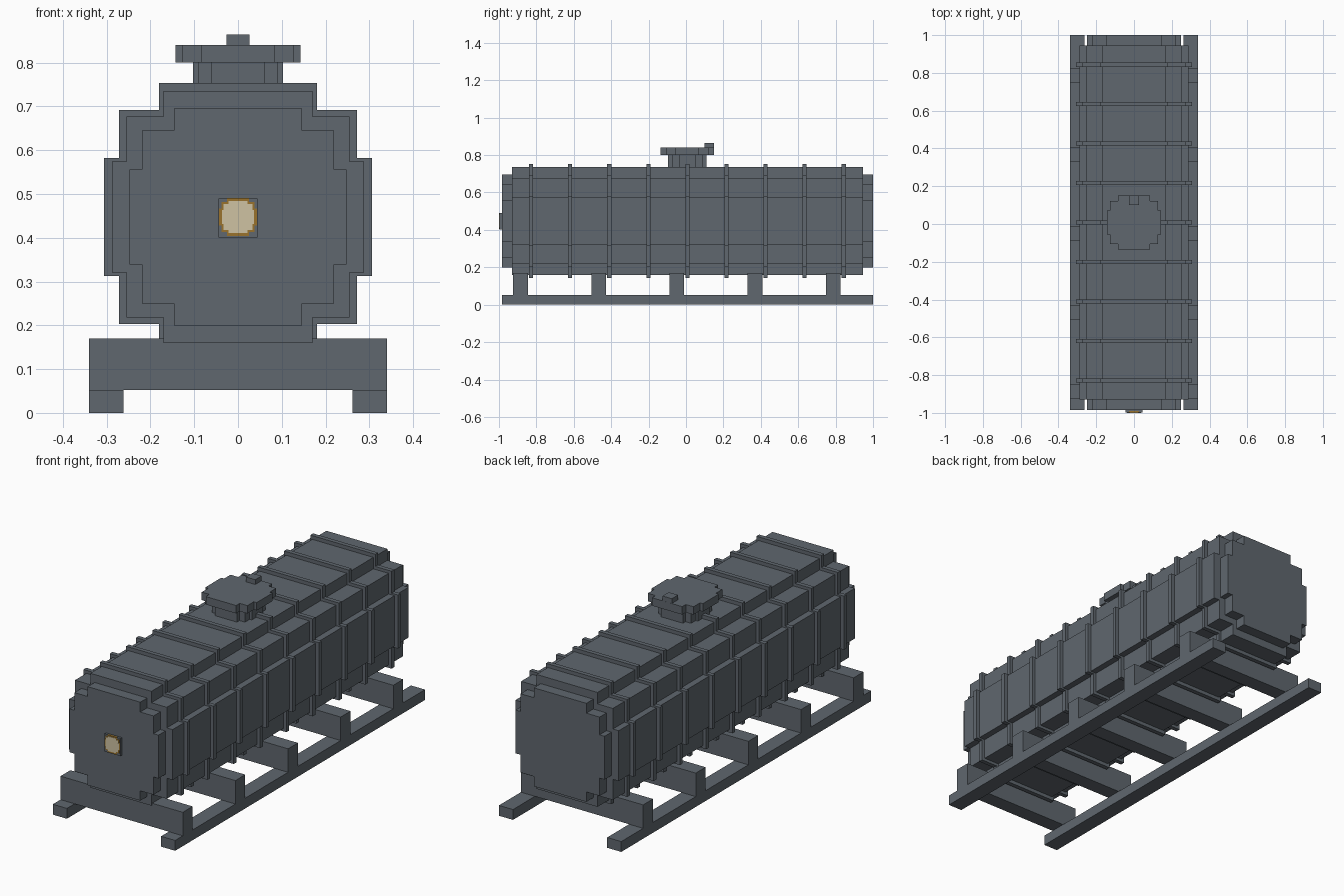
import bpy
from mathutils import Vector

if "Cube" in bpy.data.objects:
    bpy.data.objects.remove(bpy.data.objects["Cube"], do_unlink=True)


def material(name, rgb):
    mat = bpy.data.materials.new(name)
    mat.use_nodes = True
    mat.diffuse_color = (*rgb, 1)
    mat.node_tree.nodes["Principled BSDF"].inputs["Base Color"].default_value = (*rgb, 1)
    return mat


GREY = material("slate grey", (0.115, 0.135, 0.157))
GOLD = material("dark gold", (0.32, 0.17, 0.025))
CREAM = material("cream", (0.62, 0.54, 0.36))

MID_Y = 0.0075    # middle of the tank along its length
AXIS_Z = 0.4475   # height of the tank axis


def add_mesh(name, verts, faces, mat):
    mesh = bpy.data.meshes.new(name)
    mesh.from_pydata(verts, [], faces)
    mesh.materials.append(mat)
    obj = bpy.data.objects.new(name, mesh)
    bpy.context.collection.objects.link(obj)
    return obj


def prism(name, outline, place, start, end, mat):
    """Extrude a 2D outline; place(u, v, w) maps it into space."""
    n = len(outline)
    verts = [Vector(place(u, v, w)) for w in (start, end) for u, v in outline]
    faces = [list(range(n))[::-1], list(range(n, 2 * n))]
    faces += [(i, (i + 1) % n, (i + 1) % n + n, i + n) for i in range(n)]
    obj = add_mesh(name, verts, faces, mat)
    if place(0, 0, 1)[1] != place(0, 0, 0)[1]:
        obj.data.flip_normals()   # the y extrusion mirrors the outline
    return obj


def stepped_circle(r):
    """Blocky round outline, counter-clockwise."""
    q = [(1, 0.44), (0.887, 0.44), (0.887, 0.8), (0.59, 0.8), (0.59, 1)]
    left = [(-u, v) for u, v in reversed(q)]
    top = q + left
    return [(u * r, v * r) for u, v in top + [(-u, -v) for u, v in top]]


def along_y(u, v, w):
    return (u, w, AXIS_Z + v)


def along_z(u, v, w):
    return (u, MID_Y + v, w)


def box(name, x0, x1, y0, y1, z0, z1, mat=GREY):
    rect = [(x0, y0), (x1, y0), (x1, y1), (x0, y1)]
    return prism(name, rect, lambda u, v, w: (u, v, w), z0, z1, mat)


# Tank barrel with recessed end caps
prism("tank_body", stepped_circle(0.2875), along_y, -0.93, 0.945, GREY)
prism("front_cap", stepped_circle(0.2475), along_y, -0.985, -0.92, GREY)
prism("back_cap", stepped_circle(0.2475), along_y, 0.935, 1.0, GREY)

# Raised hoops around the barrel
for i in range(9):
    y = MID_Y + (i - 4) * 0.209
    prism(f"hoop_{i + 1}", stepped_circle(0.306), along_y, y - 0.011, y + 0.011, GREY)

# Filling hatch
prism("hatch_neck", stepped_circle(0.103), along_z, 0.72, 0.80, GREY)
prism("hatch_lid", stepped_circle(0.143), along_z, 0.80, 0.84, GREY)
box("hatch_handle", -0.026, 0.026, 0.10, 0.15, 0.84, 0.864)

# Skid rails and cross beams
for side, name in ((1, "left_rail"), (-1, "right_rail")):
    x0, x1 = sorted((side * 0.262, side * 0.34))
    box(name, x0, x1, -0.985, 1.0, 0, 0.052)
for i in range(5):
    y = -0.885 + i * 0.418
    box(f"cross_beam_{i + 1}", -0.34, 0.34, y - 0.039, y + 0.039, 0.052, 0.17)

# Gauge on the front cap
box("gauge_housing", -0.044, 0.044, -0.997, -0.98, 0.401, 0.49)
prism("gauge_rim", stepped_circle(0.043), along_y, -0.9985, -0.99, GOLD)
prism("gauge_face", stepped_circle(0.037), along_y, -1.0, -0.99, CREAM)
